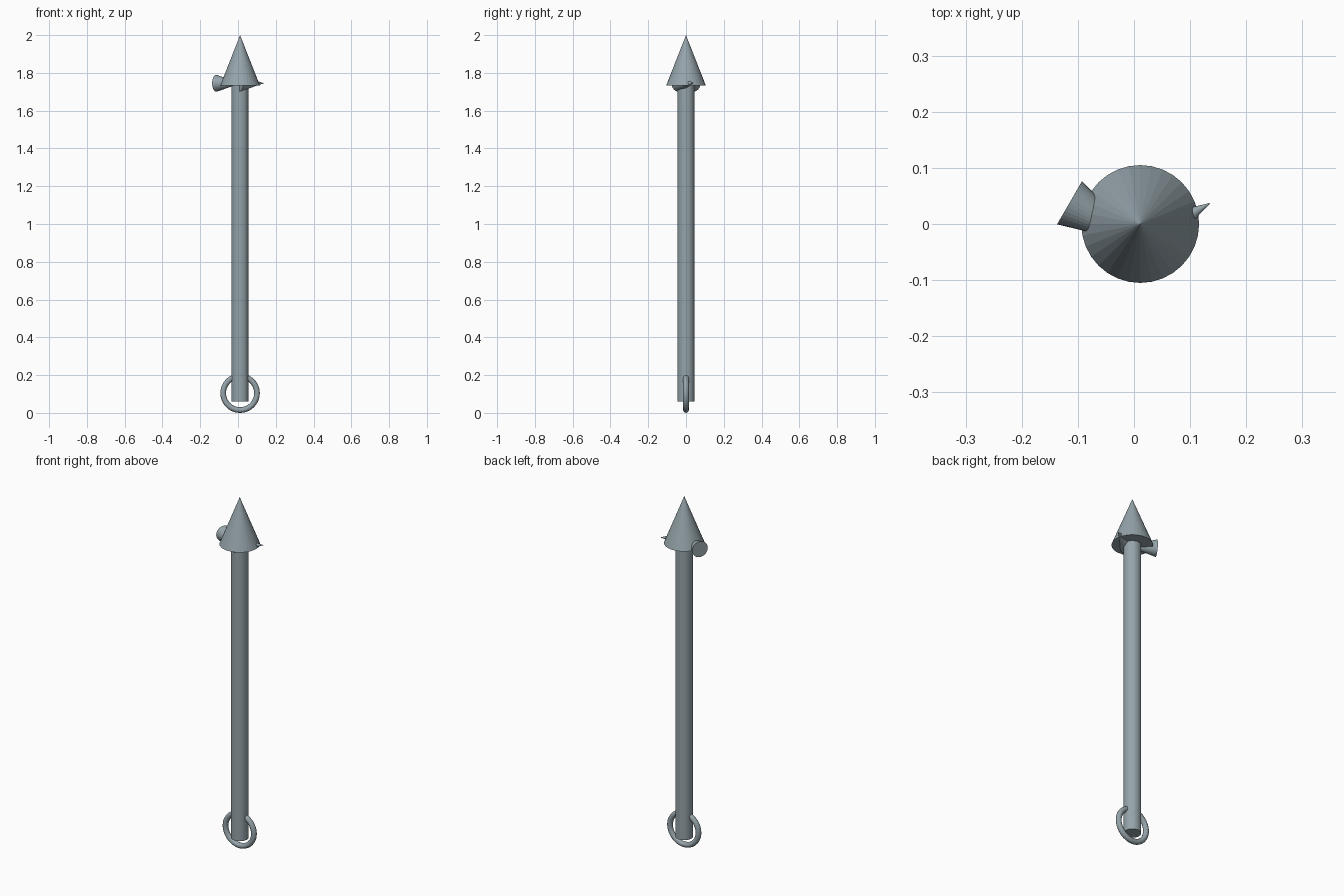
import bpy
from math import radians, pi

if "Cube" in bpy.data.objects:
    bpy.data.objects.remove(bpy.data.objects["Cube"])

CX = 0.011  # common axis of shaft, head and ring

# Dark blue-grey steel
steel = bpy.data.materials.new("steel")
steel.diffuse_color = (0.30, 0.37, 0.40, 1.0)
steel.use_nodes = True
steel.node_tree.nodes["Principled BSDF"].inputs["Base Color"].default_value = steel.diffuse_color


def finish(name):
    ob = bpy.context.object
    ob.name = name
    ob.data.materials.append(steel)


def cone(name, r_bottom, r_top, depth, loc, rot=(0, 0, 0), sides=32):
    bpy.ops.mesh.primitive_cone_add(vertices=sides, radius1=r_bottom, radius2=r_top,
                                    depth=depth, location=loc, rotation=rot)
    finish(name)


# Shaft
SHAFT_BOTTOM, HEAD_BASE = 0.059, 1.733
cone("shaft", 0.045, 0.045, HEAD_BASE - SHAFT_BOTTOM,
     (CX, 0, (SHAFT_BOTTOM + HEAD_BASE) / 2))

# Pointed head
cone("spear_head", 0.105, 0.0, 2.0 - HEAD_BASE, (CX, 0, (2.0 + HEAD_BASE) / 2))

# Two horizontal barbs, one pointing in and one pointing out
for name, dx, yaw in (("left_barb", -0.06, -30), ("right_barb", 0.06, 30)):
    cone(name, 0.0445, 0.0, 0.152, (CX + dx, 0, 1.745), (0, pi / 2, radians(yaw)))

# Ring at the butt end
bpy.ops.mesh.primitive_torus_add(major_radius=0.0895, minor_radius=0.015,
                                 major_segments=48, minor_segments=12,
                                 location=(CX, 0, 0.1045), rotation=(pi / 2, 0, 0))
finish("butt_ring")
bpy.ops.object.shade_smooth_by_angle(angle=radians(40))
